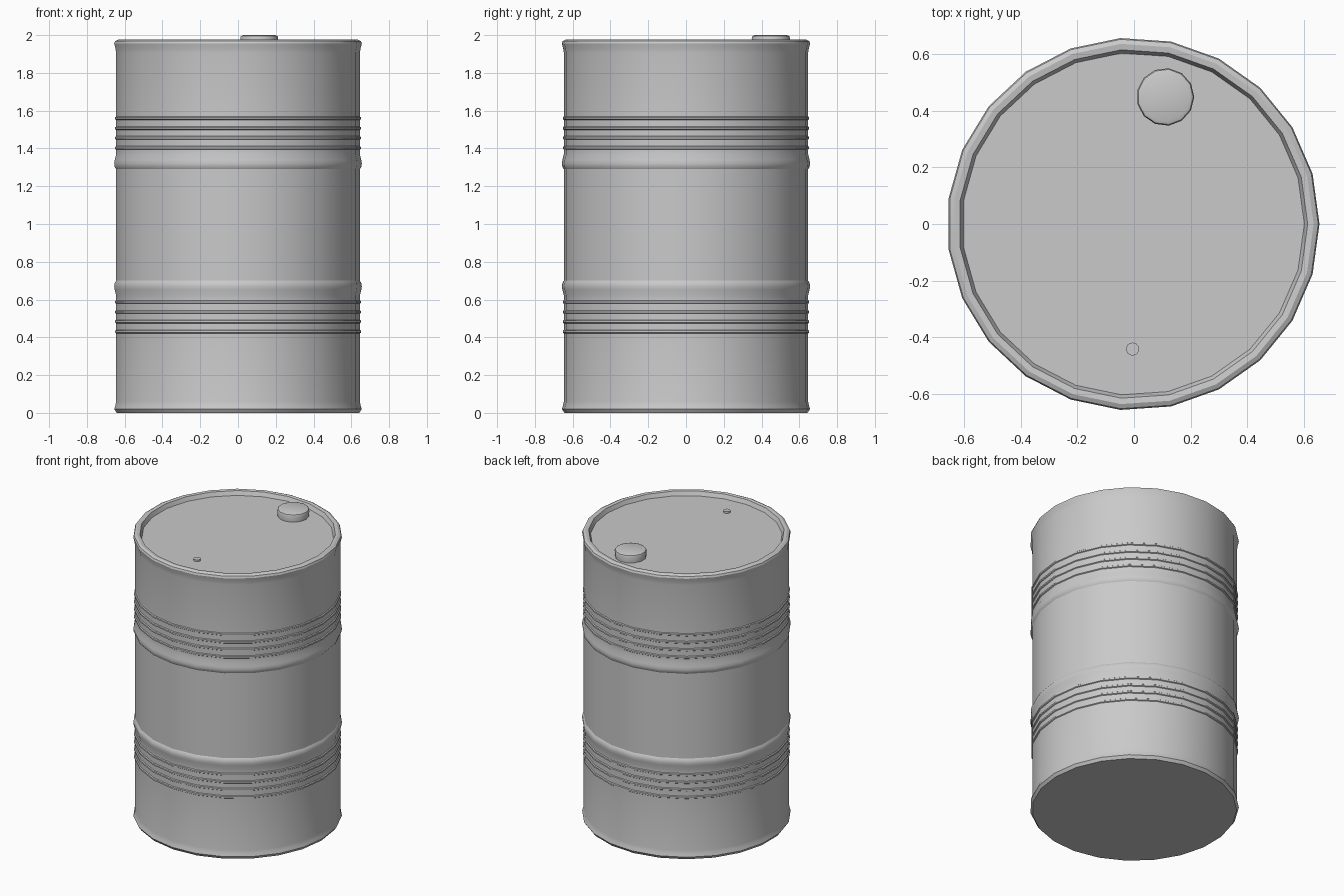
import bpy
import bmesh
import math

cube = bpy.data.objects.get("Cube")
if cube:
    bpy.data.objects.remove(cube, do_unlink=True)

steel = bpy.data.materials.new("grey_steel")
steel.use_nodes = True
GREY = (0.588, 0.588, 0.588, 1.0)
steel.diffuse_color = GREY
bsdf = steel.node_tree.nodes["Principled BSDF"]
bsdf.inputs["Base Color"].default_value = GREY
bsdf.inputs["Roughness"].default_value = 0.6


def lathe(name, profile, sides, center=(0, 0)):
    """Revolve (radius, height) points about a vertical axis; radius 0 makes a pole."""
    bm = bmesh.new()
    rings = []
    for r, z in profile:
        count = sides if r > 0 else 1
        rings.append([bm.verts.new((r * math.cos(math.tau * i / sides),
                                    r * math.sin(math.tau * i / sides), z))
                      for i in range(count)])
    for low, high in zip(rings, rings[1:]):
        for i in range(sides):
            j = i + 1
            corners = [low[i % len(low)], low[j % len(low)],
                       high[j % len(high)], high[i % len(high)]]
            bm.faces.new(list(dict.fromkeys(corners)))
    bmesh.ops.recalc_face_normals(bm, faces=bm.faces)
    mesh = bpy.data.meshes.new(name)
    bm.to_mesh(mesh)
    bm.free()
    mesh.materials.append(steel)
    obj = bpy.data.objects.new(name, mesh)
    obj.location = (center[0], center[1], 0)
    bpy.context.collection.objects.link(obj)
    bpy.ops.object.select_all(action='DESELECT')
    obj.select_set(True)
    bpy.context.view_layer.objects.active = obj
    bpy.ops.object.shade_smooth_by_angle(angle=math.radians(30))
    return obj


BODY = 0.648    # wall radius
RIM = 0.6585    # rolled edge radius
MIDDLE = 0.995  # height the bands mirror about

# Upper rolling hoop and four thin ribs, listed from the middle upwards
bands = [(BODY, 1.29), (0.656, 1.302), (RIM, 1.32), (0.656, 1.338), (BODY, 1.37)]
for z in (1.403, 1.456, 1.507, 1.56):
    bands += [(BODY, z - 0.009), (BODY + 0.006, z - 0.005),
              (BODY + 0.006, z + 0.005), (BODY, z + 0.009)]
lower_bands = [(r, 2 * MIDDLE - z) for r, z in reversed(bands)]

# Base, wall, rolled rim and recessed lid
base = [(0, 0), (0.645, 0), (RIM, 0.02), (0.652, 0.04), (BODY, 0.06)]
rim = [(BODY, 1.905), (0.652, 1.93), (RIM, 1.955), (0.654, 1.968),
       (0.638, 1.976), (0.617, 1.973), (0.605, 1.945), (0, 1.945)]
lathe("drum_body", base + lower_bands + bands + rim, 23, (-0.003, 0))

# Large filler cap at the back of the lid
lathe("filler_cap", [(0, 1.94), (0.098, 1.94), (0.102, 1.985),
                     (0.098, 1.995), (0.085, 2.0), (0, 2.0)], 13, (0.111, 0.449))

# Small vent plug at the front of the lid
lathe("vent_plug", [(0, 1.94), (0.023, 1.94), (0.023, 1.957), (0, 1.957)],
      13, (-0.005, -0.442))
